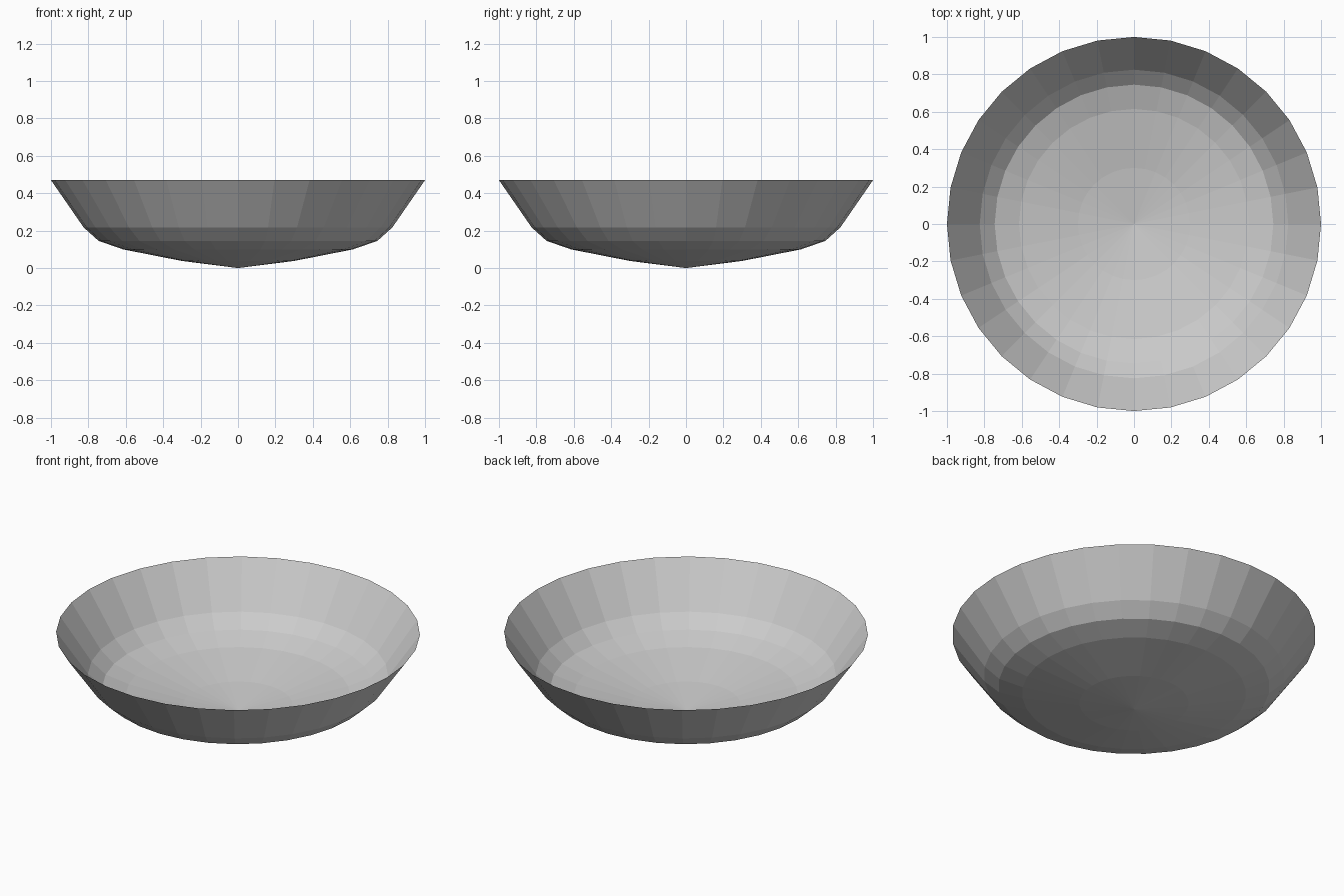
import bpy, bmesh
from math import cos, sin, pi

cube = bpy.data.objects.get("Cube")
if cube:
    bpy.data.objects.remove(cube)

SIDES = 32
# Bowl profile from rim to base: radius, height
PROFILE = [(1.0, 0.47), (0.825, 0.217), (0.745, 0.145), (0.615, 0.10), (0.3, 0.038)]

# Plain grey material
grey = bpy.data.materials.new("light grey")
grey.use_nodes = True
colour = (0.6, 0.6, 0.6, 1)
grey.diffuse_color = colour
grey.node_tree.nodes["Principled BSDF"].inputs["Base Color"].default_value = colour

# Thin open bowl: rings joined by flat quads, closed by a shallow cone
bm = bmesh.new()
rings = [[bm.verts.new((r * cos(2 * pi * i / SIDES), r * sin(2 * pi * i / SIDES), z))
          for i in range(SIDES)] for r, z in PROFILE]
tip = bm.verts.new((0, 0, 0))
for i in range(SIDES):
    j = (i + 1) % SIDES
    for upper, lower in zip(rings, rings[1:]):
        bm.faces.new((upper[i], lower[i], lower[j], upper[j]))
    bm.faces.new((rings[-1][i], tip, rings[-1][j]))
bm.normal_update()

mesh = bpy.data.meshes.new("bowl")
bm.to_mesh(mesh)
bm.free()
mesh.materials.append(grey)
bowl = bpy.data.objects.new("bowl", mesh)
bpy.context.collection.objects.link(bowl)
